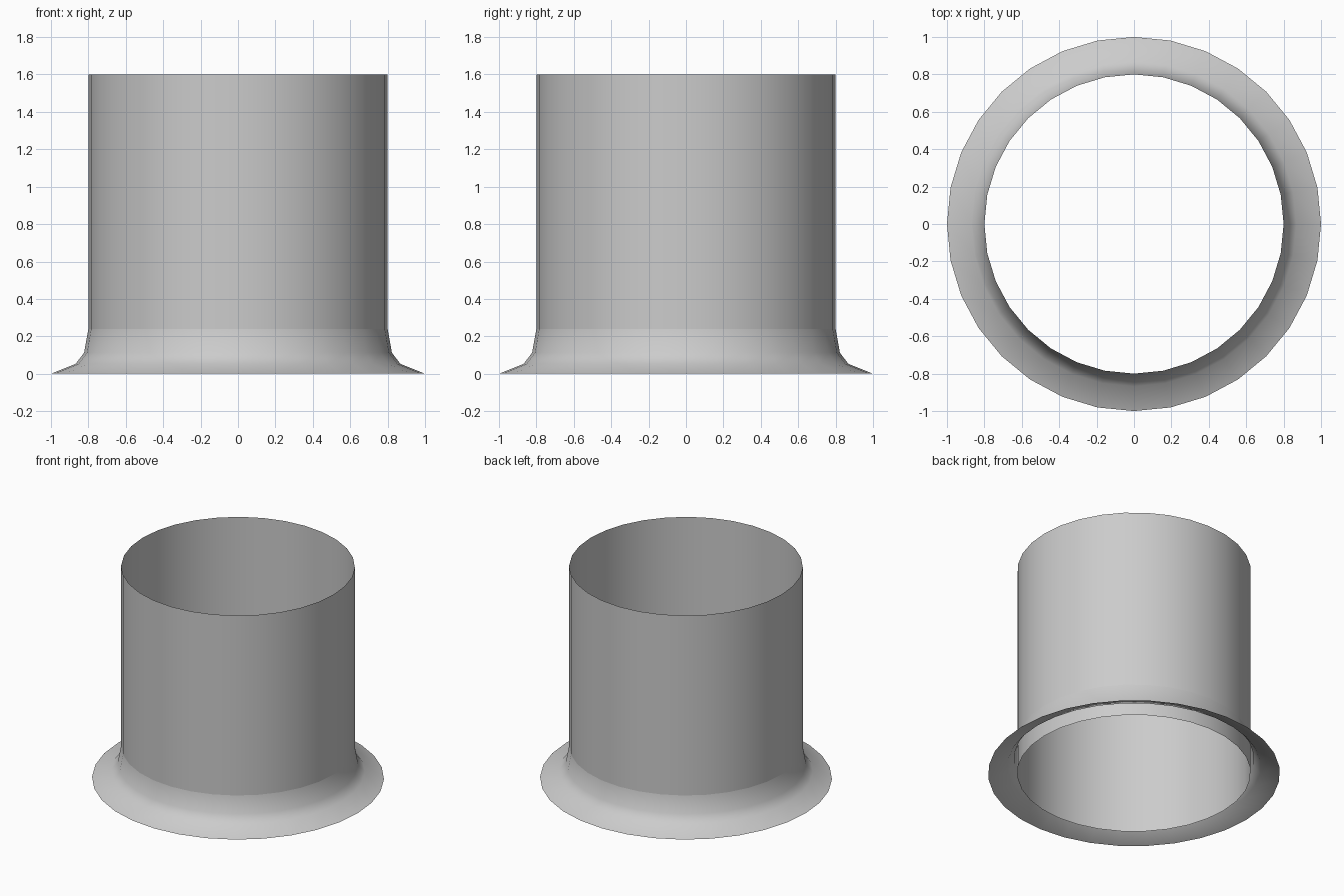
import bpy, bmesh
from math import cos, sin, tau

if "Cube" in bpy.data.objects:
    bpy.data.objects.remove(bpy.data.objects["Cube"])

SIDES = 32


def lathe(name, profile):
    """Revolve an open (radius, z) profile into a single-walled smooth sheet."""
    bm = bmesh.new()
    rings = [[bm.verts.new((r * cos(tau * i / SIDES), r * sin(tau * i / SIDES), z))
              for i in range(SIDES)] for r, z in profile]
    for low, high in zip(rings, rings[1:]):
        for i in range(SIDES):
            j = (i + 1) % SIDES
            face = bm.faces.new((low[i], low[j], high[j], high[i]))
            face.smooth = True
    mesh = bpy.data.meshes.new(name)
    bm.to_mesh(mesh)
    bm.free()
    obj = bpy.data.objects.new(name, mesh)
    bpy.context.collection.objects.link(obj)
    return obj


# Open pipe running right down to the floor
lathe("pipe", [(0.8, 0.0), (0.8, 1.6)])

# Flared skirt around the foot, open underneath
lathe("base_flashing", [(1.0, 0.0), (0.868, 0.053), (0.823, 0.112), (0.8, 0.24)])
